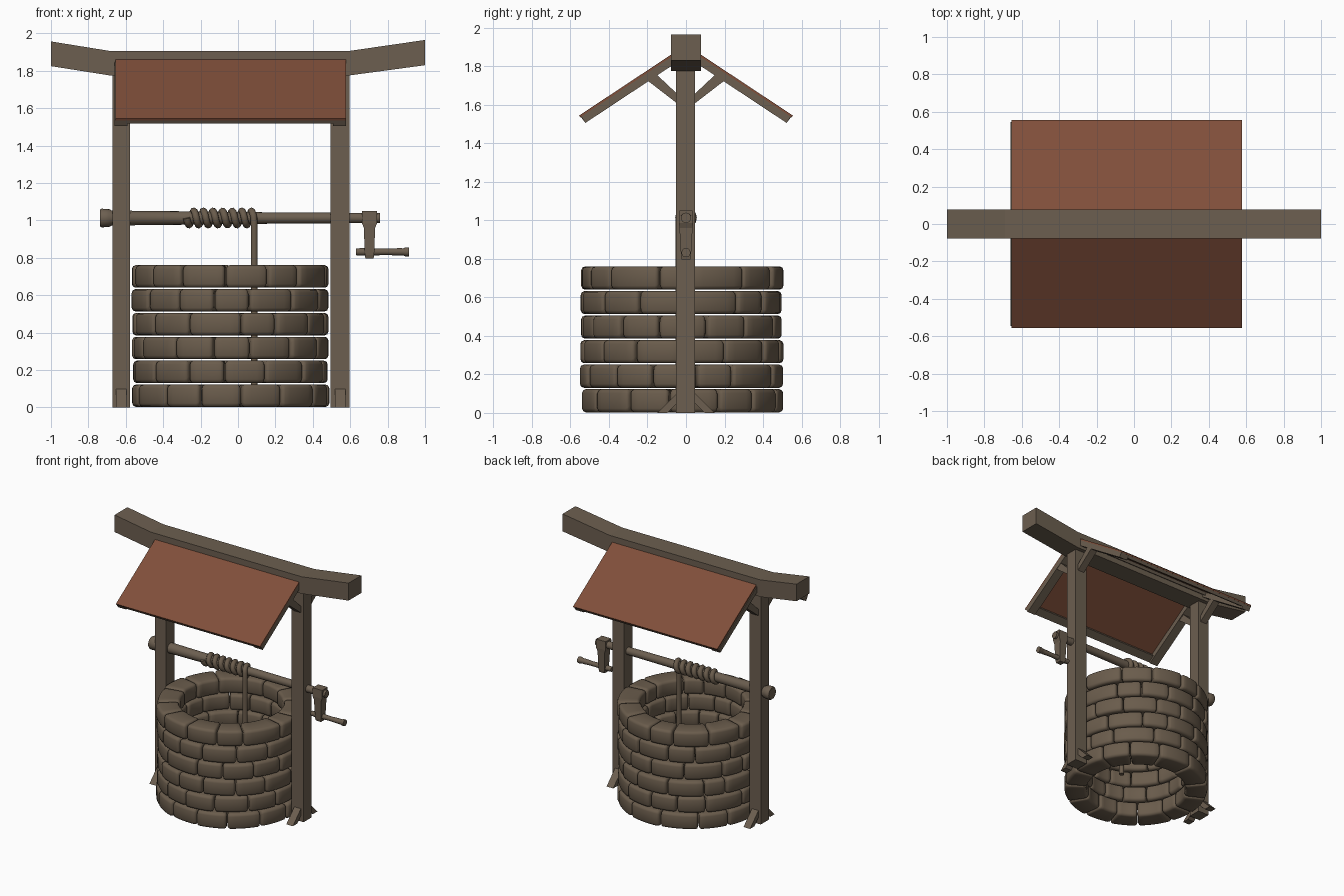
import bpy, bmesh, math, random
from mathutils import Vector

if "Cube" in bpy.data.objects:
    bpy.data.objects.remove(bpy.data.objects["Cube"])

random.seed(4)


def material(name, rgb):
    m = bpy.data.materials.new(name)
    m.diffuse_color = (*rgb, 1)
    m.use_nodes = True
    m.node_tree.nodes["Principled BSDF"].inputs["Base Color"].default_value = m.diffuse_color
    return m


WOOD = material("weathered wood", (0.150, 0.114, 0.080))
STONE = material("stone", (0.144, 0.107, 0.072))
ROOF = material("red brown roof", (0.216, 0.078, 0.042))


def finish(name, bm, mat, smooth=None):
    bmesh.ops.recalc_face_normals(bm, faces=bm.faces[:])
    me = bpy.data.meshes.new(name)
    bm.to_mesh(me)
    bm.free()
    me.materials.append(mat)
    ob = bpy.data.objects.new(name, me)
    bpy.context.collection.objects.link(ob)
    if smooth:
        bpy.ops.object.select_all(action='DESELECT')
        ob.select_set(True)
        bpy.context.view_layer.objects.active = ob
        bpy.ops.object.shade_smooth_by_angle(angle=math.radians(smooth))
    return ob


def loft(bm, rings):
    """Skin a list of equal rings and cap both ends."""
    rings = [[bm.verts.new(p) for p in r] for r in rings]
    n = len(rings[0])
    for a, b in zip(rings, rings[1:]):
        for i in range(n):
            j = (i + 1) % n
            bm.faces.new((a[i], a[j], b[j], b[i]))
    bm.faces.new(rings[0])
    bm.faces.new(rings[-1])


def prism_x(name, profile, x0, x1, mat=WOOD):
    """Extrude a (y, z) profile along x."""
    bm = bmesh.new()
    loft(bm, [[(x, y, z) for y, z in profile] for x in (x0, x1)])
    return finish(name, bm, mat)


def lathe_x(name, profile, y, z, mat, sides=16):
    """Turn an (x, radius) profile around an axis parallel to x."""
    bm = bmesh.new()
    angs = [2 * math.pi * i / sides for i in range(sides)]
    loft(bm, [[(x, y + r * math.cos(a), z + r * math.sin(a)) for a in angs]
              for x, r in profile])
    return finish(name, bm, mat, 40)


# Stone wall: six rings of rounded blocks
CX, CY, R_OUT, R_IN, PITCH = -0.04, -0.022, 0.525, 0.365, 0.1275


def block(bm, a0, a1, z0, z1, r0, r1):
    steps = 6
    edge = 0.018 / R_OUT
    stations = [(a0, 0.014), (a0 + edge * 0.35, 0.004)]
    stations += [(a0 + edge + (a1 - a0 - 2 * edge) * i / steps, 0)
                 for i in range(steps + 1)]
    stations += [(a1 - edge * 0.35, 0.004), (a1, 0.014)]
    rings = []
    for a, inset in stations:
        lo, hi, bot, top = r0 + inset, r1 - inset, z0 + inset, z1 - inset
        c = 0.02
        ring = []
        for r, z, sr, sz in ((lo, bot, 1, 1), (hi, bot, -1, 1),
                             (hi, top, -1, -1), (lo, top, 1, -1)):
            corner = [(r, z + sz * c), (r + sr * c * .3, z + sz * c * .3), (r + sr * c, z)]
            ring += corner if sr == sz else corner[::-1]
        rings.append([(CX + r * math.cos(a), CY + r * math.sin(a), z) for r, z in ring])
    loft(bm, rings)


for row in range(6):
    bm = bmesh.new()
    count = 14
    gap = 0.007 / R_OUT
    step = 2 * math.pi / count
    start = (row % 2) * step / 2 + random.uniform(-0.1, 0.1)
    cuts = [start + step * (i + random.uniform(-0.2, 0.2)) for i in range(count)]
    cuts.append(cuts[0] + 2 * math.pi)
    z0 = row * PITCH + 0.003
    for a, b in zip(cuts, cuts[1:]):
        d = random.uniform(-0.008, 0.004)
        block(bm, a + gap / 2, b - gap / 2, z0, z0 + 0.12, R_IN + d, R_OUT + d)
    finish(f"stone_ring_{row + 1}", bm, STONE, 50)

# Posts with foot braces and upper struts
for side, x0, x1 in (("left", -0.672, -0.577), ("right", 0.495, 0.597)):
    prism_x(f"{side}_post", [(-0.052, 0), (0.047, 0), (0.047, 1.84), (-0.052, 1.84)], x0, x1)
    mid = (x0 + x1) / 2
    for s, face in ((-1, "front"), (1, "back")):
        foot = [(0.03, 0.12), (0.03, 0.066), (0.096, 0), (0.15, 0)]
        prism_x(f"{side}_{face}_foot_brace", [(s * y, z) for y, z in foot],
                mid - 0.028, mid + 0.028)
        strut = [(0.03, 1.595), (0.03, 1.642), (0.15, 1.755), (0.205, 1.73)]
        prism_x(f"{side}_{face}_roof_strut", [(s * y, z) for y, z in strut],
                mid - 0.028, mid + 0.028)

# Ridge beam with upswept ends
bm = bmesh.new()
loft(bm, [[(x, -0.078, b), (x, 0.078, b), (x, 0.078, t), (x, -0.078, t)]
          for x, b, t in ((-1, 1.825, 1.957), (-0.69, 1.776, 1.907),
                          (0.6, 1.776, 1.907), (1, 1.83, 1.965))])
finish("ridge_beam", bm, WOOD)

# Roof slopes: thin panel over a rectangular frame
SLOPE = math.radians(33.5)


def slope_quad(s, t0, t1, d0, d1):
    """Profile between distances t down the slope and depths d below it."""
    c, n = math.cos(SLOPE), math.sin(SLOPE)
    return [(s * (0.06 + t * c - d * n), 1.872 - t * n - d * c)
            for t, d in ((t0, d0), (t1, d0), (t1, d1), (t0, d1))]


for s, face in ((-1, "front"), (1, "back")):
    prism_x(f"{face}_roof_panel", slope_quad(s, 0, 0.594, 0, 0.011), -0.655, 0.577, ROOF)
    prism_x(f"{face}_eave_rail", slope_quad(s, 0.53, 0.59, 0.011, 0.034), -0.59, 0.51)
    prism_x(f"{face}_top_rail", slope_quad(s, 0.0, 0.08, 0.011, 0.034), -0.59, 0.51)
    for side, x0, x1 in (("left", -0.66, -0.59), ("right", 0.507, 0.577)):
        prism_x(f"{face}_{side}_rafter", slope_quad(s, 0, 0.588, 0.011, 0.05), x0, x1)

# Winding axle with end knob
AZ = 1.013
lathe_x("axle", [(-0.738, 0.044), (-0.73, 0.05), (-0.69, 0.048), (-0.675, 0.04),
                 (-0.3, 0.036), (0.1, 0.031), (0.76, 0.027)], 0, AZ, WOOD)

# Crank arm, tapered towards the handle
bm = bmesh.new()
loft(bm, [[(0.703 - w, -d, z), (0.703 + w, -d, z), (0.703 + w, d, z), (0.703 - w, d, z)]
          for z, w, d in ((0.797, 0.022, 0.022), (0.815, 0.025, 0.026),
                          (0.96, 0.030, 0.034), (0.985, 0.040, 0.036),
                          (1.05, 0.040, 0.034))])
finish("crank_arm", bm, WOOD)
lathe_x("crank_handle", [(0.632, 0.018), (0.66, 0.02), (0.72, 0.019), (0.80, 0.017),
                         (0.865, 0.02), (0.885, 0.019), (0.895, 0.024), (0.915, 0.024)],
        0, 0.832, WOOD, 12)

# Rope: coils around the axle, then hangs into the well
turns, per = 7, 16
r = 0.037
path = []
for i in range(turns * per + 1):
    a = 2 * math.pi * i / per
    path.append(Vector((-0.275 + 0.36 * i / (turns * per), -r * math.cos(a), AZ - r * math.sin(a))))
path += [Vector((0.087, -r, z)) for z in (0.95, 0.8, 0.5, 0.1)]
cu = bpy.data.curves.new("rope_path", 'CURVE')
cu.dimensions = '3D'
cu.bevel_depth = 0.019
cu.bevel_resolution = 2
cu.use_fill_caps = True
sp = cu.splines.new('POLY')
sp.points.add(len(path) - 1)
for p, v in zip(sp.points, path):
    p.co = (*v, 1)
tmp = bpy.data.objects.new("rope_path", cu)
bpy.context.collection.objects.link(tmp)
bpy.context.view_layer.update()
mesh = bpy.data.meshes.new_from_object(tmp.evaluated_get(bpy.context.evaluated_depsgraph_get()))
bpy.data.objects.remove(tmp)
bm = bmesh.new()
bm.from_mesh(mesh)
bpy.data.meshes.remove(mesh)
finish("rope", bm, STONE, 60)
